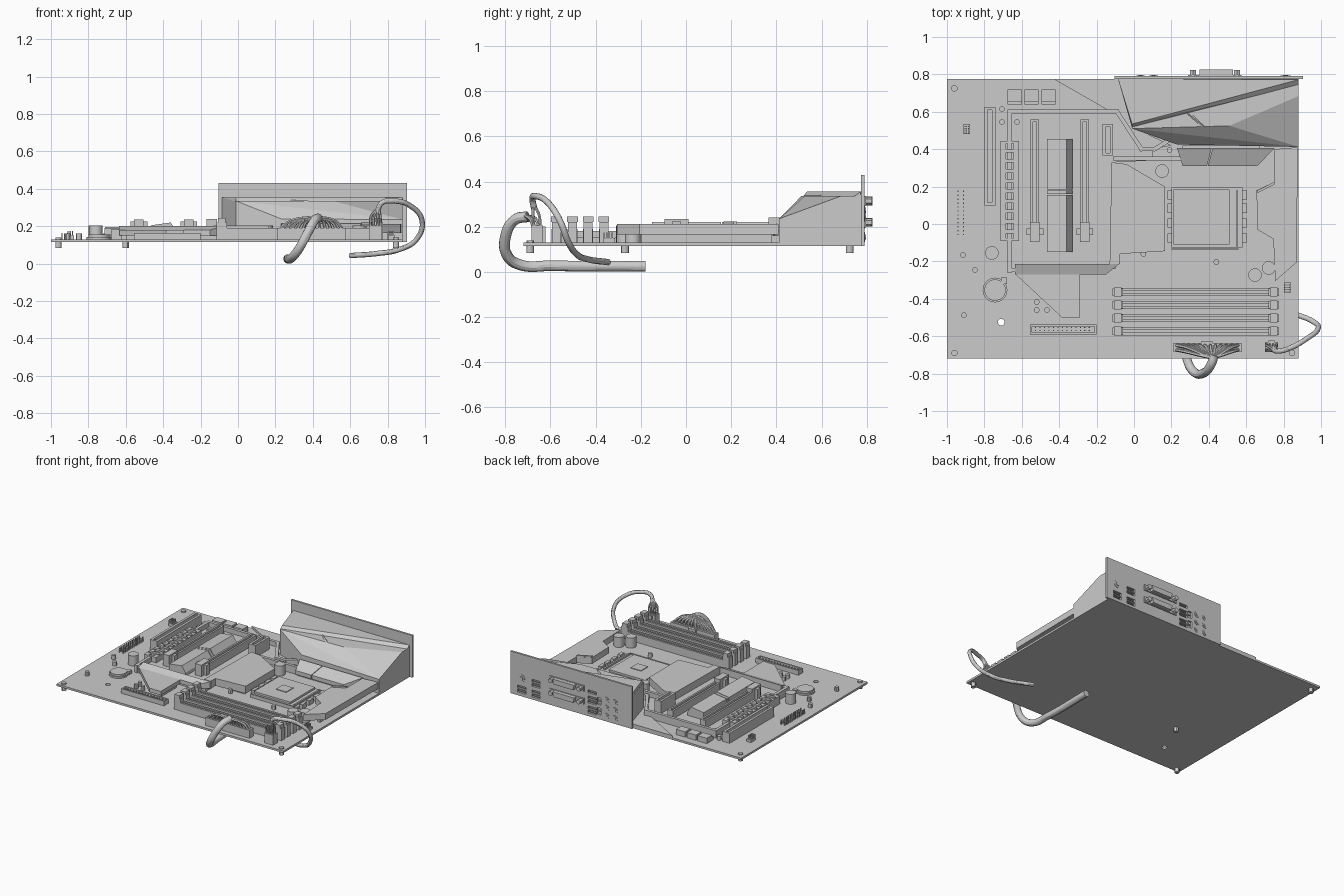
import bpy, bmesh
from mathutils import Vector, Matrix

if "Cube" in bpy.data.objects:
    bpy.data.objects.remove(bpy.data.objects["Cube"])

smooth = []


def finish(name, bm):
    bmesh.ops.recalc_face_normals(bm, faces=bm.faces)
    me = bpy.data.meshes.new(name)
    bm.to_mesh(me)
    bm.free()
    ob = bpy.data.objects.new(name, me)
    bpy.context.collection.objects.link(ob)
    return ob


def add_box(bm, x0, x1, y0, y1, z0, z1):
    m = Matrix.Translation(((x0 + x1) / 2, (y0 + y1) / 2, (z0 + z1) / 2))
    bmesh.ops.create_cube(bm, size=1, matrix=m @ Matrix.Diagonal((x1 - x0, y1 - y0, z1 - z0, 1)))


def boxes(name, items):
    bm = bmesh.new()
    for b in items:
        add_box(bm, *b)
    return finish(name, bm)


def prism(name, pts, z0, z1):
    bm = bmesh.new()
    f = bm.faces.new([bm.verts.new((x, y, z0)) for x, y in pts])
    r = bmesh.ops.extrude_face_region(bm, geom=[f])
    bmesh.ops.translate(bm, vec=(0, 0, z1 - z0), verts=[v for v in r['geom'] if isinstance(v, bmesh.types.BMVert)])
    return finish(name, bm)


def hull(name, pts):
    bm = bmesh.new()
    for p in pts:
        bm.verts.new(p)
    bmesh.ops.convex_hull(bm, input=bm.verts)
    bmesh.ops.dissolve_limit(bm, angle_limit=0.01, verts=bm.verts, edges=bm.edges)
    return finish(name, bm)


def cyls(name, places, r, z0, z1, seg=20):
    bm = bmesh.new()
    for x, y in places:
        bmesh.ops.create_cone(bm, cap_ends=True, segments=seg, radius1=r, radius2=r, depth=z1 - z0,
                              matrix=Matrix.Translation((x, y, (z0 + z1) / 2)))
    ob = finish(name, bm)
    smooth.append(ob)
    return ob


def tubes(name, paths, r, res=4, u=10):
    cu = bpy.data.curves.new(name, 'CURVE')
    cu.dimensions = '3D'
    cu.bevel_depth, cu.bevel_resolution, cu.resolution_u, cu.use_fill_caps = r, res, u, True
    for path in paths:
        s = cu.splines.new('BEZIER')
        s.bezier_points.add(len(path) - 1)
        for p, c in zip(s.bezier_points, path):
            p.co = c
            p.handle_left_type = p.handle_right_type = 'AUTO'
    tmp = bpy.data.objects.new(name + "_path", cu)
    bpy.context.collection.objects.link(tmp)
    me = bpy.data.meshes.new_from_object(tmp.evaluated_get(bpy.context.evaluated_depsgraph_get()))
    bpy.data.objects.remove(tmp)
    ob = bpy.data.objects.new(name, me)
    bpy.context.collection.objects.link(ob)
    smooth.append(ob)


def cut(target, cutter):
    m = target.modifiers.new("cut", 'BOOLEAN')
    m.object, m.operation, m.solver = cutter, 'DIFFERENCE', 'EXACT'
    me = bpy.data.meshes.new_from_object(target.evaluated_get(bpy.context.evaluated_depsgraph_get()))
    target.modifiers.clear()
    target.data = me
    if cutter in smooth:
        smooth.remove(cutter)
    bpy.data.objects.remove(cutter)


# circuit board with a mounting hole, standoffs and screws
B = 0.13
board = boxes("circuit_board", [(-1, .88, -.72, .775, .115, B)])
cut(board, cyls("hole_cutter", [(-.71, -.525)], .018, .1, .15))
corners = [(-.96, -.69), (-.96, .725), (.845, -.69)]
cyls("standoffs", corners + [(-.6, -.27)], .017, .084, .116, 12)
cyls("screw_heads", corners, .017, B, .14, 12)
cyls("small_capacitors", [(-.706, .615), (-.706, .545), (-.626, .545), (-.914, -.166), (-.85, -.246), (-.91, -.487),
     (-.52, -.417), (-.52, -.46), (-.465, -.46), (.44, -.203), (.19, .395), (.05, -.16)], .015, B, .16, 12)
cyls("capacitors", [(-.76, -.155), (.15, .283), (.647, -.273), (.72, -.235)], .036, B, .205)
cyls("battery_holder", [(-.743, -.353)], .066, B, .142, 28)
cyls("battery", [(-.743, -.353)], .057, .142, .155, 28)
boxes("battery_clip", [(-.71, -.68, -.32, -.285, B, .155)])

# rear panel with port openings
panel = boxes("rear_panel", [(-.105, .903, .775, .79, .115, .43)])
usb = [(.81, .15), (.81, .18)] + [(.69, z) for z in (.145, .175, .225, .255)] \
    + [(.225, z) for z in (.15, .18, .225, .255, .30)]
usb = [(x - .035, x + .035, z - .011, z + .011) for x, z in usb] + [(.15, .185, .15, .2), (.15, .185, .225, .275)]
cut(panel, boxes("port_cutter", [(a, b, .77, .8, c, d) for a, b, c, d in usb]))
boxes("port_tongues", [(a + .008, b - .008, .775, .787, (c + d) / 2 - .003, (c + d) / 2 + .003) for a, b, c, d in usb])
rx = Matrix.Rotation(1.5708, 4, 'X')
bm = bmesh.new()
for x, z, r in [(.81, .25, .028)] + [(x, z, .022) for x in (.105, .035) for z in (.155, .215, .275)]:
    for rad, y in ((r, .793), (r * .5, .797)):
        bmesh.ops.create_cone(bm, cap_ends=True, segments=16, radius1=rad, radius2=rad, depth=.02,
                              matrix=Matrix.Translation((x, y - .01, z)) @ rx)
smooth.append(finish("round_jacks", bm))
for i, z in enumerate((.218, .313)):
    hull("video_port_%d" % i, [(x, y, zz) for y in (.785, .825) for x, zz in
         ((.35, z + .02), (.53, z + .02), (.52, z - .018), (.36, z - .018))])
    boxes("video_flange_%d" % i, [(.29, .575, .788, .797, z - .022, z + .022)])
    bm = bmesh.new()
    for x in (.315, .55):
        bmesh.ops.create_cone(bm, cap_ends=True, segments=6, radius1=.018, radius2=.018, depth=.035,
                              matrix=Matrix.Translation((x, .807, z)) @ rx)
    finish("video_screws_%d" % i, bm)

# angular cover behind the rear panel
hull("port_cover", [(-.085, .775, B), (-.01, .51, B), (.23, .425, B), (.88, .412, B), (.88, .775, B),
     (-.085, .775, .335), (-.01, .51, .335), (.51, .525, .335), (.88, .684, .335), (.88, .775, .335),
     (.23, .425, .24), (.57, .42, .235), (.88, .412, .235)])
hull("port_cover_ridge", [(-.085, .775, .33), (-.01, .515, .33), (.88, .74, .33), (.88, .775, .33),
     (-.085, .775, .355), (-.01, .535, .355), (.88, .772, .355)])
hull("port_cover_fold", [(.27, .6, .334), (.29, .605, .334), (.36, .52, .334), (.38, .52, .334),
     (.28, .6, .34), (.37, .525, .34)])

# sloped heatsink fins in front of the cover
for i, (a, b, c, d) in enumerate([(.23, .415, .39, .26), (.42, .58, .55, .395), (.56, .75, .66, .50)]):
    hull("heatsink_fin_%d" % i, [(x, y, z + dz) for dz in (0, -.03) for x, y, z in
         ((a, .405, .215), (b, .405, .215), (c, .31, .175), (d, .31, .175))])
boxes("heatsink_base", [(.26, .67, .33, .42, B, .16)])

# armour plates and trim
prism("slot_armour", [(-.665, -.24), (-.665, .6), (-.09, .6), (.04, .4), (.1, .4), (.1, .34), (-.1, .33),
                      (-.1, -.24)], B, .15)
prism("corner_armour", [(-.43, .775), (-.085, .775), (-.01, .52), (.2, .42), (.1, .40), (.04, .4), (-.09, .58)],
      B, .146)
prism("centre_armour", [(-.12, .33), (-.04, .32), (.165, .20), (.165, -.145), (-.075, -.16), (-.075, -.215),
                        (-.13, -.215)], .15, .205)
hull("lower_armour_slope", [(-.635, -.215, .2), (-.08, -.215, .2), (-.15, -.27, .18), (-.635, -.27, .18),
                            (-.635, -.215, .15), (-.08, -.215, .15), (-.15, -.27, .15), (-.635, -.27, .15)])
hull("lower_armour_tip", [(x, y, z) for z in (.15, .18) for x, y in
     ((-.635, -.268), (-.29, -.268), (-.29, -.5), (-.385, -.5))])
boxes("armour_supports", [(-.32, -.3, -.48, -.3, B, .15), (-.6, -.2, -.25, -.22, B, .16),
                          (-.08, .14, -.12, .18, B, .15), (.8, .82, -.2, .38, B, .17)])
prism("right_armour", [(.75, .4), (.875, .41), (.87, -.205), (.755, -.305), (.745, -.08), (.66, -.03),
                       (.655, .18), (.75, .225)], .165, .212)
hull("right_armour_tab", [(x, y, z) for z in (.212, .222) for x, y in
     ((.66, .18), (.75, .225), (.75, .21), (.66, .165))])
for name, pts in (("armour_trim", [(-.665, -.25), (-.665, .6), (-.09, .6), (.04, .4), (.11, .4), (.19, .45)]),
                  ("centre_trim", [(-.1, .35), (.25, .35)]),
                  ("lower_trim", [(-.665, -.245), (-.63, -.245)])):
    for i, (p, q) in enumerate(zip(pts, pts[1:])):
        d = (Vector(q) - Vector(p)).normalized() * .011
        n = Vector((-d.y, d.x))
        prism("%s_%d" % (name, i), [Vector(p) - d + n, Vector(q) + d + n, Vector(q) + d - n, Vector(p) - d - n],
              B, .185)

# processor socket: frame, lid, centre mark, side clips
boxes("socket_frame", [(.2, .58, -.125, .195, B, .15)])
boxes("socket_lid", [(.21, .51, -.11, .185, .15, .165)])
boxes("socket_centre", [(.315, .4, 0, .083, .165, .17)])
boxes("socket_lever", [(.545, .557, -.12, .18, .15, .162), (.2, .56, -.14, -.13, B, .155)])
boxes("socket_clips", [(x, x + .025, y, y + .05, B, .165) for x in (.178, .578) for y in (-.1, -.02, .06, .13)])

# memory slots: two rails, floor and a latch at each end
for i, y in enumerate((-.364, -.433, -.503, -.573)):
    boxes("memory_slot_%d" % i, [(-.07, .73, y - .022, y - .007, B, .19), (-.07, .73, y + .007, y + .022, B, .19),
                                 (-.07, .73, y - .008, y + .008, B, .16)])
    boxes("memory_latches_%d" % i, [b for s in (-.115, .72) for b in
          ((s, s + .055, y - .02, y + .02, B, .22), (s + .008, s + .047, y - .024, y + .024, .22, .245))])

# expansion slots
def slot(name, x, w, y0, y1, z):
    t = w * .3
    boxes(name, [(x - w / 2, x - w / 2 + t, y0, y1, B, z), (x + w / 2 - t, x + w / 2, y0, y1, B, z),
                 (x - w / 2, x + w / 2, y0, y0 + .015, B, z), (x - w / 2, x + w / 2, y1 - .015, y1, B, z),
                 (x - w / 2 + t, x + w / 2 - t, y0, y1, B, z - .03)])


slot("outer_slot", -.77, .06, .10, .625, .205)
slot("short_slot", -.14, .055, .365, .535, .24)
for i, x in enumerate((-.53, -.263)):
    slot("long_slot_%d" % i, x, .045, -.02, .56, .21)
    boxes("long_slot_latch_%d" % i, [(x - .045, x + .045, -.06, -.025, B, .225), (x - .025, x + .025, -.095, .01, B, .235)])
slot("ribbed_slot", -.665, .1, -.09, .445, .19)
boxes("slot_ribs", [(-.71, -.62, y, y + .02, .16, .197) for y in [-.05 + .054 * k for k in range(9)]])
for i, (y0, y1) in enumerate(((-.15, .155), (.16, .18), (.185, .455))):
    hull("slot_cover_%d" % i, [(x, y, z) for y in (y0, y1) for x, z in
         ((-.465, B), (-.33, B), (-.465, .205), (-.36, .22), (-.33, .175))])

# edge connectors, chips and pin headers
boxes("edge_sockets", [b for x in (-.675, -.585, -.495) for b in
      ((x, x + .075, .655, .718, B, .17), (x, x + .075, .64, .655, B, .155))])
boxes("ribbon_connector", [(-.555, -.2, -.59, -.58, B, .165), (-.555, -.2, -.548, -.538, B, .165),
      (-.555, -.545, -.59, -.538, B, .165), (-.21, -.2, -.59, -.538, B, .165), (-.55, -.2, -.585, -.54, B, .14)])
boxes("ribbon_pins", [(-.53 + .024 * k, -.524 + .024 * k, y, y + .006, .14, .16) for k in range(13) for y in (-.572, -.556)])
boxes("front_panel_pins", [(x, x + .007, -.06 + .021 * k, -.053 + .021 * k, B, .165)
                           for k in range(12) for x in (-.945, -.915)])
for i, (x, y) in enumerate(((-.912, .482), (.803, -.366))):
    boxes("pin_block_%d" % i, [(x, x + .036, y, y + .052, B, .15)] +
          [(x + .012 * a, x + .006 + .012 * a, y + .012 * b, y + .006 + .012 * b, .15, .175)
           for a in range(3) for b in range(4)])

# main power plug, wires and sleeved cable
boxes("main_power_plug", [(.21, .575, -.685, -.637, B, .19), (.36, .42, -.637, -.625, B, .19)])
px = [(.227 + .03 * k, y) for k in range(12) for y in (-.673, -.649)]
tubes("main_power_wires", [[(x, y, .185), (x + (.42 - x) * .25, y - .01, .225), (.42 + (x - .42) * .06, -.715, .25)]
                           for x, y in px], .009, 1, 6)
tubes("main_power_cable", [[(.43, -.70, .245), (.41, -.755, .232), (.37, -.798, .16), (.32, -.79, .07),
                            (.285, -.73, .03), (.27, -.6, .027), (.27, -.18, .024)]], .024)

# processor power plug, wires and cable
boxes("cpu_power_plug", [(.70, .77, -.685, -.632, B, .205), (.72, .75, -.632, -.622, B, .2)])
tubes("cpu_power_wires", [[(x, y, .2), (x, y - .005, .25), (.752, -.676, .30)]
                          for x in (.71, .727, .744, .761) for y in (-.672, -.645)], .007, 1, 6)
tubes("cpu_power_cable", [[(.745, -.672, .28), (.77, -.68, .325), (.83, -.665, .335), (.92, -.615, .31), (.984, -.56, .23),
                           (.955, -.52, .13), (.86, -.48, .075), (.75, -.43, .055), (.6, -.345, .043)]], .014)

# smooth the round parts, keep their edges sharp
bpy.ops.object.select_all(action='DESELECT')
for ob in smooth:
    ob.select_set(True)
bpy.context.view_layer.objects.active = smooth[0]
bpy.ops.object.shade_smooth_by_angle()
